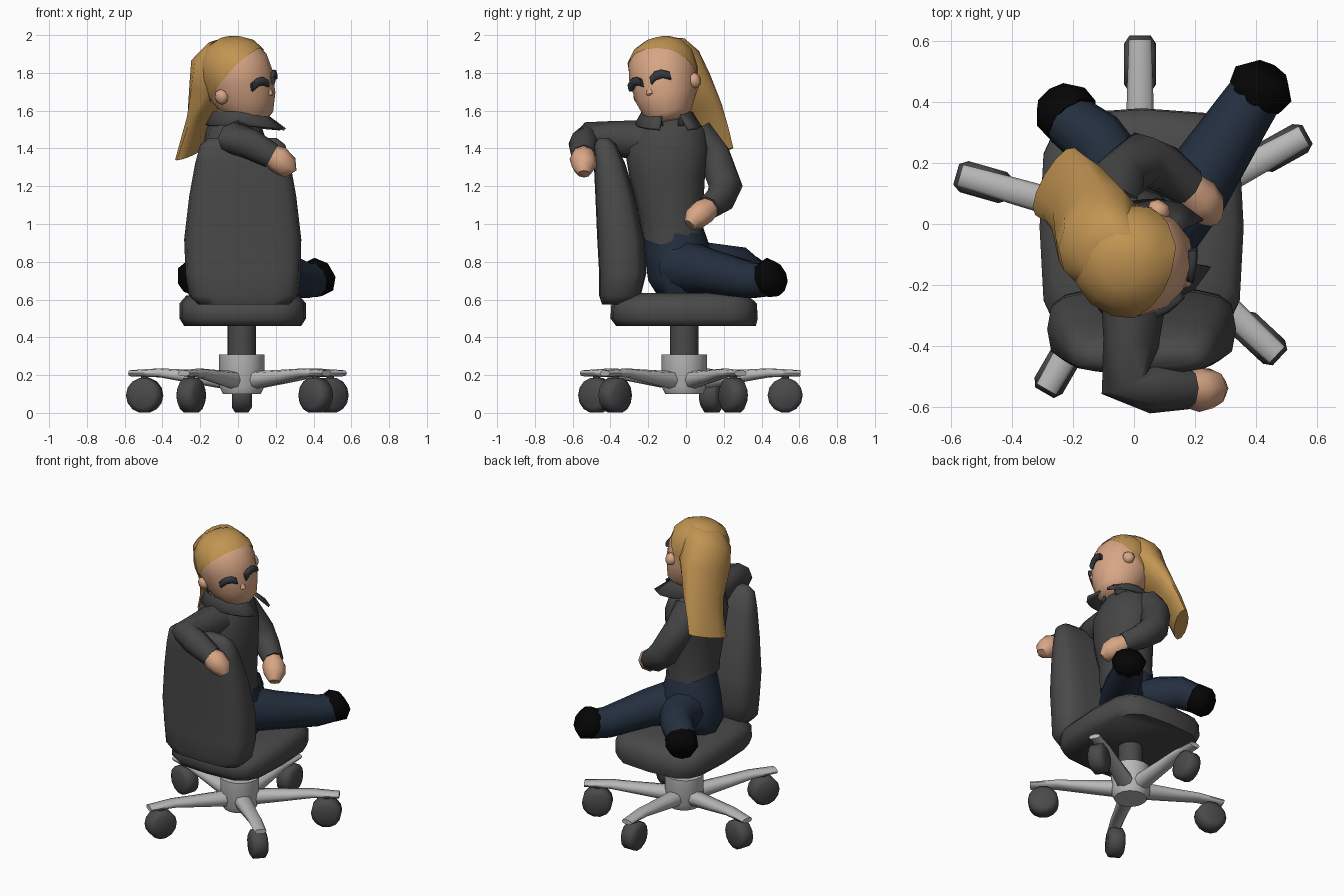
import bpy, bmesh, math
from mathutils import Vector as V


def material(name, r, g, b):
    m = bpy.data.materials.new(name)
    m.diffuse_color = (r, g, b, 1)
    return m


CHAIR = material("charcoal", 0.068, 0.068, 0.068)
SUIT = material("dark grey cloth", 0.06, 0.06, 0.061)
METAL = material("light grey", 0.48, 0.48, 0.48)
NAVY = material("navy", 0.017, 0.028, 0.049)
BLACK = material("black", 0.0015, 0.0015, 0.0015)
SKIN = material("skin", 0.69, 0.38, 0.235)
HAIR = material("blond", 0.54, 0.3, 0.085)
BROW = material("slate", 0.035, 0.04, 0.046)


def finish(name, bm, mat, angle=60):
    bmesh.ops.recalc_face_normals(bm, faces=bm.faces)
    me = bpy.data.meshes.new(name)
    bm.to_mesh(me)
    bm.free()
    me.materials.append(mat)
    me.shade_smooth()
    me.set_sharp_from_angle(angle=math.radians(angle))
    ob = bpy.data.objects.new(name, me)
    bpy.context.collection.objects.link(ob)
    return ob


def loft_mesh(rings, n=12, p=2.0):
    """Skin superelliptic rings given as (centre, u axis, v axis)."""
    bm = bmesh.new()

    def se(x):
        return math.copysign(abs(x) ** (2 / p), x) if abs(x) > 1e-6 else 0.0
    loops = []
    for c, u, v in rings:
        loops.append([bm.verts.new(V(c) + V(u) * se(math.cos(t)) + V(v) * se(math.sin(t)))
                      for t in (2 * math.pi * i / n for i in range(n))])
    for a, b in zip(loops, loops[1:]):
        for i in range(n):
            j = (i + 1) % n
            bm.faces.new((a[i], a[j], b[j], b[i]))
    bm.faces.new(loops[0])
    bm.faces.new(loops[-1])
    return bm


def stack(name, rows, mat, n=12, p=2.0, dip=0):
    """Horizontal rings: (z, x, y, half x, half y); dip lowers the first ring at +x."""
    rings = [((x, y, z), (a, 0, -dip if i == 0 else 0), (0, b, 0))
             for i, (z, x, y, a, b) in enumerate(rows)]
    return finish(name, loft_mesh(rings, n, p), mat)


def tube(name, rows, mat, n=8):
    """Round limb through (x, y, z, radius) points."""
    pts = [V(r[:3]) for r in rows]
    rings = []
    for i, q in enumerate(pts):
        a, b = pts[max(i - 1, 0)], pts[min(i + 1, len(pts) - 1)]
        t = (b - a).normalized()
        u = t.cross(V((0, 0, 1)) if abs(t.z) < 0.95 else V((1, 0, 0))).normalized()
        rings.append((q, u * rows[i][3], u.cross(t) * rows[i][3]))
    return finish(name, loft_mesh(rings, n), mat)


# Chair base: hub, column, five arms with wheels
CX, CY = 0.02, -0.01
stack("base_hub", [(0.1, CX, CY, 0.1, 0.1), (0.14, CX, CY, 0.12, 0.12),
                   (0.31, CX, CY, 0.12, 0.12)], METAL, 16)
stack("column", [(0.3, CX, CY, 0.075, 0.075), (0.48, CX, CY, 0.075, 0.075)], CHAIR, 16)
for k, deg in enumerate((90, 164, 240, 317, 29)):
    d = V((math.cos(math.radians(deg)), math.sin(math.radians(deg)), 0))
    s = V((-d.y, d.x, 0))
    o = V((CX, CY, 0))
    rings = [(o + d * r + V((0, 0, z)), s * w, V((0, 0, h)))
             for r, z, w, h in ((0.06, 0.17, 0.055, 0.05), (0.3, 0.195, 0.046, 0.034),
                                (0.45, 0.212, 0.043, 0.024), (0.615, 0.21, 0.037, 0.016))]
    finish(f"base_arm_{k}", loft_mesh(rings, 8, 2.6), METAL)
    c = o + d * 0.535 + V((0, 0, 0.093))
    rings = [(c + s * w, d * r, V((0, 0, r)))
             for w, r in ((-0.053, 0.066), (-0.035, 0.093), (0.035, 0.093), (0.053, 0.066))]
    finish(f"wheel_{k}", loft_mesh(rings, 14), CHAIR)
    tube(f"wheel_stem_{k}", [(c.x, c.y, 0.12, 0.02), (c.x, c.y, 0.21, 0.02)], CHAIR)

# Seat and backrest cushions
stack("seat", [(0.46, 0.025, 0.0, 0.31, 0.37), (0.5, 0.025, -0.01, 0.335, 0.39),
               (0.58, 0.025, -0.01, 0.335, 0.385), (0.62, 0.025, 0.0, 0.30, 0.33),
               (0.635, 0.025, -0.01, 0.22, 0.25)], CHAIR, 16, 4)
stack("backrest", [(0.575, 0.03, -0.36, 0.24, 0.085), (0.62, 0.03, -0.35, 0.29, 0.11),
                   (0.74, 0.027, -0.335, 0.305, 0.125), (0.92, 0.025, -0.345, 0.31, 0.125),
                   (1.15, 0.025, -0.375, 0.283, 0.105), (1.32, 0.025, -0.405, 0.252, 0.083),
                   (1.42, 0.025, -0.428, 0.225, 0.06), (1.455, 0.025, -0.435, 0.18, 0.03)],
      CHAIR, 16, 3.6)

# Trousers and shoes
stack("hips", [(0.62, -0.02, -0.03, 0.17, 0.12), (0.7, -0.02, -0.03, 0.21, 0.17),
               (0.84, -0.01, -0.04, 0.19, 0.18), (1.0, 0, -0.07, 0.145, 0.155)], NAVY)
tube("leg_a", [(0.05, -0.04, 0.78, 0.15), (0.2, 0.12, 0.75, 0.12),
               (0.35, 0.35, 0.7, 0.098), (0.41, 0.44, 0.705, 0.09)], NAVY, 10)
tube("leg_b", [(-0.04, 0.03, 0.78, 0.14), (-0.06, 0.18, 0.785, 0.112),
               (-0.13, 0.28, 0.78, 0.102), (-0.22, 0.345, 0.735, 0.09)], NAVY, 10)
tube("shoe_a", [(0.395, 0.415, 0.705, 0.096), (0.425, 0.46, 0.72, 0.108),
                (0.445, 0.495, 0.74, 0.07)], BLACK)
tube("shoe_b", [(-0.2, 0.34, 0.74, 0.098), (-0.24, 0.385, 0.705, 0.1),
                (-0.26, 0.415, 0.685, 0.07)], BLACK)

# Jacket torso, sleeves and hands
stack("jacket", [(0.945, 0, -0.07, 0.16, 0.165), (1.06, 0, -0.08, 0.155, 0.17),
                 (1.25, 0, -0.1, 0.17, 0.2), (1.4, -0.01, -0.1, 0.175, 0.225),
                 (1.5, -0.02, -0.09, 0.15, 0.195), (1.57, -0.01, -0.1, 0.11, 0.13)],
      SUIT, 12, 2.2, dip=0.06)
tube("sleeve_a", [(0, -0.22, 1.44, 0.11), (-0.01, -0.4, 1.455, 0.09),
                  (-0.03, -0.52, 1.455, 0.085), (0.06, -0.54, 1.425, 0.082),
                  (0.18, -0.54, 1.36, 0.068)], SUIT)
tube("hand_a", [(0.16, -0.545, 1.37, 0.055), (0.21, -0.545, 1.345, 0.072),
                (0.255, -0.54, 1.305, 0.065), (0.28, -0.54, 1.265, 0.035)], SKIN)
tube("sleeve_b", [(-0.07, 0.05, 1.47, 0.1), (-0.05, 0.15, 1.36, 0.09),
                  (0.02, 0.21, 1.2, 0.092), (0.1, 0.18, 1.13, 0.08),
                  (0.18, 0.12, 1.085, 0.066)], SUIT)
tube("hand_b", [(0.165, 0.13, 1.09, 0.055), (0.21, 0.085, 1.06, 0.072),
                (0.24, 0.05, 1.03, 0.066), (0.26, 0.02, 0.995, 0.035)], SKIN)

# Folded collar, open towards the front of the body
bm = bmesh.new()
prev = None
for i in range(17):
    t = math.radians(18 + 324 * i / 16)
    front = max(0, math.cos(t)) ** 2
    d = V((math.cos(t + 0.15), math.sin(t + 0.15), 0))
    c = V((0, -0.1, 0))
    cur = [bm.verts.new(c + d * r + V((0, 0, z)))
           for r, z in ((0.125, 1.52), (0.135, 1.595), (0.175 + 0.09 * front, 1.525 - 0.02 * front))]
    if prev:
        for j in (0, 1):
            bm.faces.new((prev[j], prev[j + 1], cur[j + 1], cur[j]))
    prev = cur
collar = finish("collar", bm, SUIT)
collar.modifiers.new("thickness", "SOLIDIFY").thickness = 0.015

# Head in its own turned and tilted frame: forward, left, up
C = V((0.0, -0.115, 1.765))
F = V((0.866, -0.5, 0))
L = V((0.485, 0.84, 0.25)).normalized()
U = F.cross(L)


def at(f, l, u):
    return C + F * f + L * l + U * u


def head_rings(k):
    rows = ((-0.23, 0.05, 0.08, 0.085), (-0.19, 0.04, 0.13, 0.125), (-0.09, 0.015, 0.178, 0.165),
            (0.03, 0, 0.19, 0.183), (0.12, -0.01, 0.178, 0.172), (0.185, -0.015, 0.125, 0.127),
            (0.217, -0.02, 0.06, 0.06))
    return [(at(o, 0, h * k), F * a * k, L * b * k) for h, o, a, b in rows]


tube("neck", [(0, -0.1, 1.48, 0.11), (0, -0.12, 1.68, 0.1)], SKIN, 10)
finish("head", loft_mesh(head_rings(1), 14), SKIN)
tube("nose", [(*at(0.165, 0, -0.02), 0.014), (*at(0.185, 0, -0.08), 0.02),
              (*at(0.17, 0, -0.1), 0.014)], SKIN, 6)
for s, side in ((1, "left"), (-1, "right")):
    rings = [(at(-0.01, s * l, -0.05), F * r, U * r * 1.1)
             for l, r in ((0.14, 0.03), (0.183, 0.038), (0.2, 0.022))]
    finish(f"ear_{side}", loft_mesh(rings, 8), SKIN)
    # thick arched brow hugging the face
    rings = [(at(f, s * l, u), (F * f + L * s * l).normalized() * 0.016, U * 0.023)
             for f, l, u in ((0.192, 0.028, -0.012), (0.185, 0.055, 0.006),
                             (0.172, 0.09, 0.008), (0.152, 0.125, -0.012))]
    finish(f"brow_{side}", loft_mesh(rings, 8, 3), BROW)

# Hair: cap sliced along the hairline, and the long fall behind
bm = loft_mesh(head_rings(1.03), 14)
n = (U - F).normalized()
bmesh.ops.bisect_plane(bm, geom=bm.verts[:] + bm.edges[:] + bm.faces[:],
                       plane_co=C + n * 0.02, plane_no=n, clear_inner=True)
finish("hair_cap", bm, HAIR)
rows = ((1.96, -0.07, -0.105, 0.1, 0.1), (1.885, -0.11, -0.075, 0.15, 0.135),
        (1.76, -0.12, -0.03, 0.17, 0.128), (1.6, -0.18, 0.07, 0.142, 0.07),
        (1.48, -0.225, 0.115, 0.13, 0.052), (1.37, -0.26, 0.14, 0.132, 0.04))
finish("hair_fall", loft_mesh([((x, y, z), L * w, F * t) for z, x, y, w, t in rows], 12), HAIR)
